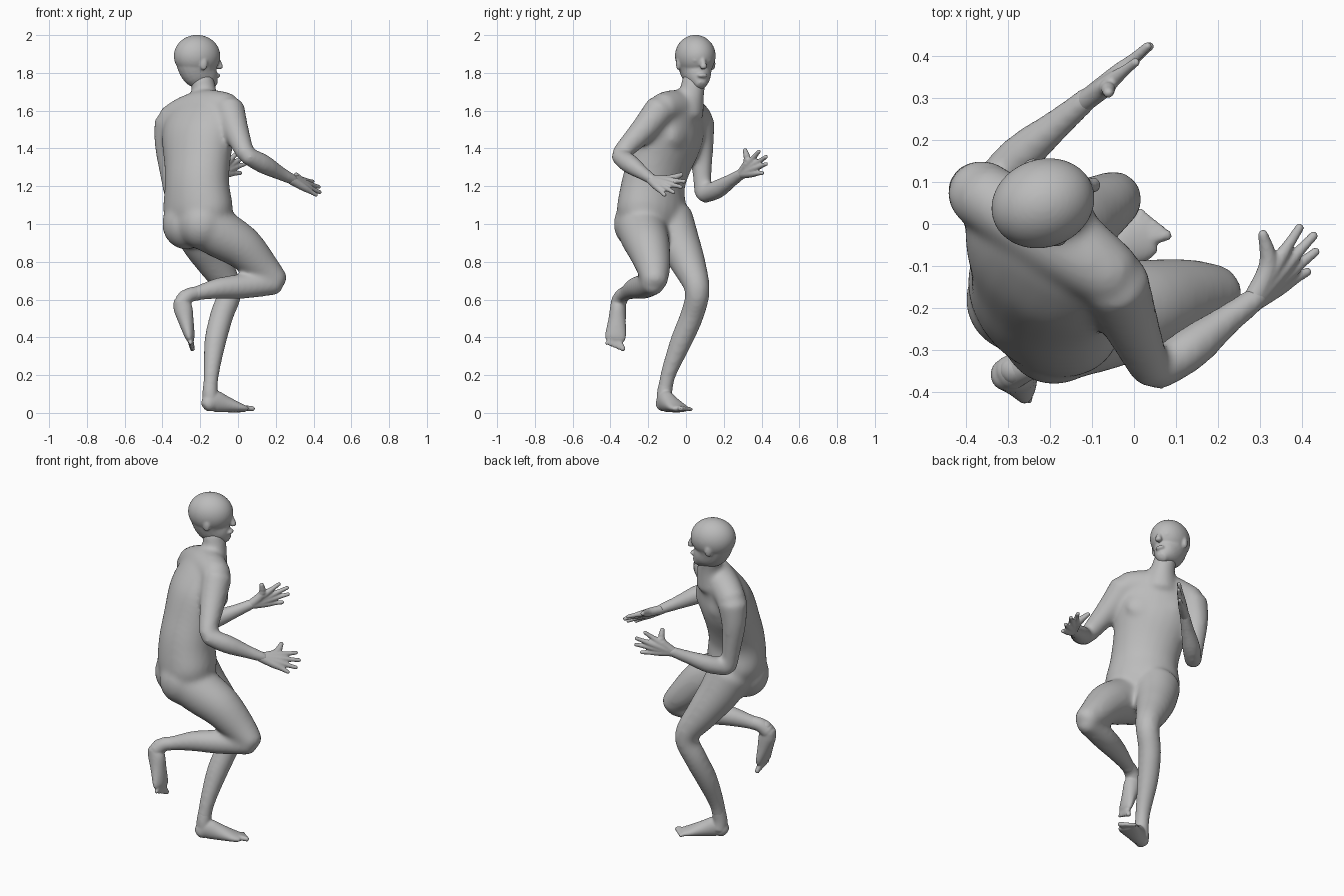
import bpy, bmesh, math
from mathutils import Vector, Matrix

if "Cube" in bpy.data.objects:
    bpy.data.objects.remove(bpy.data.objects["Cube"])

skin = bpy.data.materials.new("grey_skin")
skin.use_nodes = True
skin.diffuse_color = (0.5, 0.5, 0.5, 1)
bsdf = next(n for n in skin.node_tree.nodes if n.type == "BSDF_PRINCIPLED")
bsdf.inputs["Base Color"].default_value = (0.5, 0.5, 0.5, 1)
bsdf.inputs["Roughness"].default_value = 0.7

SIDES = 24


def heading(degrees):
    a = math.radians(degrees)
    return Vector((math.cos(a), math.sin(a), 0))


def flowing(sections, steps=4):
    """Insert smoothly curved sections between the given ones."""
    rows = [Vector(s) for s in sections]
    last = len(rows) - 1
    out = []
    for i in range(last):
        p, q = rows[i], rows[i + 1]
        before, after = rows[max(i - 1, 0)], rows[min(i + 2, last)]
        m, n = (q - before) / 2, (after - p) / 2
        for k in range(steps):
            t = k / steps
            h = t * t * (3 - 2 * t)
            out.append(p * (1 - h) + q * h + m * (t * (1 - t) ** 2) - n * (t * t * (1 - t)))
    return out + [rows[-1]]


def tube(bm, sections, up=(0, 0, 1), up_end=None):
    """Loft round-ended elliptical sections: x, y, z, half width[, half depth]."""
    sections = flowing(sections)
    pts = [Vector(s[:3]) for s in sections]
    up = Vector(up)
    up_end = Vector(up_end) if up_end else up
    last = len(pts) - 1
    rings, poles = [], []

    def ring(center, side, top, w, d):
        turn = [2 * math.pi * i / SIDES for i in range(SIDES)]
        rings.append([bm.verts.new(center + side * (w * math.cos(t)) + top * (d * math.sin(t)))
                      for t in turn])

    for i, s in enumerate(sections):
        w, d = s[3], s[-1]
        along = (pts[min(i + 1, last)] - pts[max(i - 1, 0)]).normalized()
        side = along.cross(up.lerp(up_end, i / last)).normalized()
        top = side.cross(along)
        cap = 0.6 * min(w, d)
        if i == 0:
            poles.append(bm.verts.new(pts[i] - along * cap))
            ring(pts[i] - along * cap * 0.7, side, top, w * 0.7, d * 0.7)
        ring(pts[i], side, top, w, d)
        if i == last:
            ring(pts[i] + along * cap * 0.7, side, top, w * 0.7, d * 0.7)
            poles.append(bm.verts.new(pts[i] + along * cap))
    for a, b in zip(rings, rings[1:]):
        for j in range(SIDES):
            k = (j + 1) % SIDES
            bm.faces.new((a[j], a[k], b[k], b[j]))
    for j in range(SIDES):
        k = (j + 1) % SIDES
        bm.faces.new((poles[0], rings[0][k], rings[0][j]))
        bm.faces.new((poles[1], rings[-1][j], rings[-1][k]))


def ball(bm, center, size, degrees=0):
    m = (Matrix.Translation(center) @ Matrix.Rotation(math.radians(degrees), 4, "Z")
         @ Matrix.Diagonal((*size, 1)))
    bmesh.ops.create_icosphere(bm, subdivisions=4, radius=1, matrix=m)


def finish(name, bm, voxel, smoothing):
    """Fuse the overlapping forms into one smooth skin."""
    bmesh.ops.recalc_face_normals(bm, faces=bm.faces)
    mesh = bpy.data.meshes.new(name)
    bm.to_mesh(mesh)
    bm.free()
    mesh.materials.append(skin)
    mesh.shade_smooth()
    obj = bpy.data.objects.new(name, mesh)
    bpy.context.scene.collection.objects.link(obj)
    remesh = obj.modifiers.new("fuse", "REMESH")
    remesh.mode = "VOXEL"
    remesh.voxel_size = voxel
    remesh.use_smooth_shade = True
    smooth = obj.modifiers.new("soften", "SMOOTH")
    smooth.factor = 0.5
    smooth.iterations = smoothing


# Torso, twisted from hips to shoulders
body = bmesh.new()
tube(body, [(-.215, -.185, .96, .165, .135), (-.212, -.182, 1.07, .206, .16),
            (-.217, -.175, 1.2, .187, .152), (-.215, -.14, 1.32, .192, .148),
            (-.21, -.085, 1.46, .215, .148), (-.2, -.045, 1.56, .205, .12),
            (-.185, .0, 1.64, .14, .085)],
     heading(42), heading(60))
# Shoulder girdle
tube(body, [(-.36, .07, 1.545, .08), (-.28, .02, 1.59, .087), (-.19, -.03, 1.61, .098),
            (-.11, -.085, 1.618, .09), (-.047, -.13, 1.612, .08)])
# Buttocks
for x, y in ((-.275, -.18), (-.19, -.257)):
    ball(body, (x, y, 1.0), (.126, .126, .135))
# Chest muscles
for x, y in ((-.2, .03), (-.1, -.035)):
    ball(body, (x, y, 1.47), (.04, .1, .08), 55)
# Neck
tube(body, [(-.185, .0, 1.6, .1), (-.178, .03, 1.69, .068), (-.192, .042, 1.77, .063)], heading(20))

# Arms: shoulder to elbow, then elbow to wrist
tube(body, [(-.047, -.135, 1.61, .083), (-.015, -.22, 1.505, .071), (.04, -.35, 1.37, .048)])
tube(body, [(.045, -.358, 1.362, .045), (.13, -.3, 1.32, .053), (.22, -.23, 1.27, .039), (.3, -.17, 1.23, .03)])
tube(body, [(-.36, .07, 1.54, .083), (-.375, .08, 1.42, .067), (-.362, .085, 1.26, .051),
            (-.347, .09, 1.155, .046)], heading(60))
tube(body, [(-.345, .092, 1.152, .045), (-.27, .165, 1.183, .051), (-.18, .24, 1.23, .038), (-.1, .308, 1.275, .03)])

# Raised right leg
tube(body, [(-.18, -.24, 1.0, .135), (-.08, -.222, .94, .128), (.025, -.198, .873, .115),
            (.13, -.172, .768, .09), (.207, -.165, .692, .067)])
tube(body, [(.2, -.17, .687, .062), (.03, -.22, .67, .066), (-.1, -.27, .66, .057),
            (-.21, -.315, .635, .041), (-.3, -.355, .61, .038)])
# Standing left leg
tube(body, [(-.24, -.09, 1.03, .128), (-.19, -.042, .91, .114), (-.122, .012, .79, .093),
            (-.046, .06, .65, .067), (-.085, .033, .52, .063), (-.12, -.025, .38, .059),
            (-.142, -.095, .2, .042), (-.15, -.118, .07, .04)], heading(35))
finish("body", body, .011, 22)

# Head
face = heading(20)
left = heading(110)


def on_head(forward, sideways, z):
    return Vector((-.215, .05, z)) + face * forward + left * sideways


head = bmesh.new()
profile = [(.084, 1.742, .037, .036), (.057, 1.768, .062, .068), (.02, 1.805, .08, .102),
           (.004, 1.85, .093, .115), (0, 1.89, .096, .114), (0, 1.92, .08, .098)]
tube(head, [(*on_head(f, 0, z), w, d) for f, z, w, d in profile], face)
# Skull
ball(head, on_head(-.002, 0, 1.89), (.125, .105, .111), 20)
# Nose and lips
tube(head, [(*on_head(.106, 0, 1.885), .014), (*on_head(.12, 0, 1.852), .0155), (*on_head(.126, 0, 1.83), .019)], face)
ball(head, on_head(.112, 0, 1.786), (.014, .027, .012), 20)
# Ears and eyes
for s in (-1, 1):
    ball(head, on_head(.0, s * .096, 1.848), (.021, .013, .034), 20 + s * 14)
    ball(head, on_head(.1, s * .036, 1.866), (.013, .016, .01), 20)
finish("head", head, .006, 5)


# Hands: each finger runs from the wrist through its knuckle
def hand(name, wrist, thumb, fingers):
    bm = bmesh.new()
    wrist = Vector(wrist)
    for tip in map(Vector, fingers):
        tube(bm, [(*wrist, .025), (*wrist.lerp(tip, .48), .02), (*wrist.lerp(tip, .75), .013),
                  (*wrist.lerp(tip, .97), .0105)])
    middle = wrist.lerp(Vector(fingers[1]), .3)
    thumb = Vector(thumb)
    tube(bm, [(*wrist, .025), (*middle.lerp(thumb, .3), .023), (*middle.lerp(thumb, .95), .0115)])
    finish(name, bm, .005, 3)


hand("right_hand", (.28, -.187, 1.235), (.305, -.015, 1.265),
     [(.4, .0, 1.225), (.435, -.02, 1.195), (.44, -.06, 1.165), (.42, -.11, 1.15)])
hand("left_hand", (-.12, .29, 1.264), (-.06, .31, 1.4),
     [(.01, .39, 1.39), (.04, .43, 1.36), (.045, .43, 1.32), (.02, .41, 1.27)])


# Feet: ankle and flattened sole lofts, with five toes fanned across the ball
def foot(name, ankle, sections, up, big_toe, little_toe):
    bm = bmesh.new()
    tube(bm, ankle, heading(25))
    tube(bm, sections, up)
    root = Vector(sections[-2][:3])
    for i in range(5):
        tip = Vector(big_toe).lerp(Vector(little_toe), i / 4)
        tube(bm, [(*root.lerp(tip, .35), .016), (*root.lerp(tip, .97), .0135 - .001 * i)], up)
    finish(name, bm, .006, 6)


foot("left_foot", [(-.144, -.1, .18, .036), (-.148, -.113, .11, .04), (-.145, -.112, .055, .043)],
     [(-.165, -.125, .04, .038, .04), (-.13, -.11, .062, .041, .058), (-.07, -.08, .047, .046, .045),
      (.0, -.043, .028, .055, .026), (.03, -.025, .022, .05, .018)],
     (0, 0, 1), (.085, -.025, .022), (.018, .034, .018))
foot("right_foot", [(-.21, -.315, .635, .036), (-.26, -.337, .622, .039), (-.295, -.355, .59, .042)],
     [(-.308, -.358, .595, .038, .037), (-.292, -.36, .555, .042, .05), (-.276, -.365, .49, .047, .041),
      (-.257, -.373, .41, .056, .027), (-.252, -.376, .385, .051, .018)],
     (1, -.1, .2), (-.24, -.33, .332), (-.25, -.424, .365))
